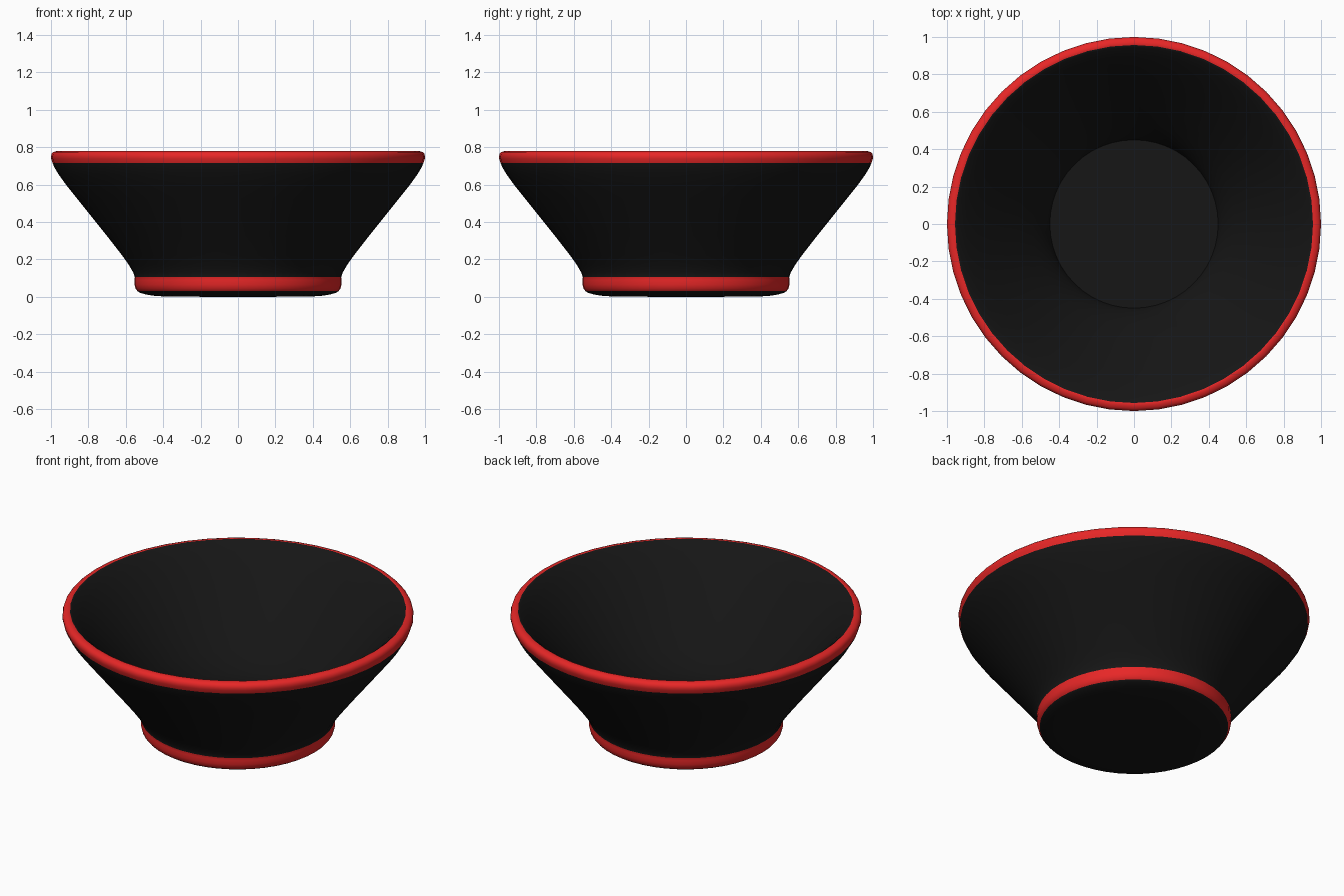
import bpy, bmesh, math

if "Cube" in bpy.data.objects:
    bpy.data.objects.remove(bpy.data.objects["Cube"])

SIDES = 48


def material(name, rgb):
    m = bpy.data.materials.new(name)
    m.diffuse_color = (*rgb, 1)
    m.use_nodes = True
    m.node_tree.nodes["Principled BSDF"].inputs["Base Color"].default_value = m.diffuse_color
    return m


black = material("black_glaze", (0.008, 0.008, 0.008))
red = material("red_glaze", (0.8, 0.02, 0.02))

# Bowl section (radius, height) in runs: 0 = black, 1 = red
runs = [
    # underside
    (0, [(0, 0), (0.38, 0.001), (0.45, 0.006), (0.49, 0.012), (0.525, 0.022), (0.537, 0.03)]),
    # foot band
    (1, [(0.548, 0.045), (0.553, 0.065), (0.553, 0.09), (0.552, 0.105)]),
    # outer wall
    (0, [(0.56, 0.13), (0.583, 0.17), (0.62, 0.222), (0.70, 0.325), (0.78, 0.425),
         (0.86, 0.525), (0.92, 0.60), (0.96, 0.656), (0.982, 0.693), (0.991, 0.715)]),
    # rim band, highest at its inner edge
    (1, [(0.999, 0.738), (1.0, 0.752), (0.996, 0.765), (0.987, 0.774), (0.972, 0.779),
         (0.957, 0.78)]),
    # inner wall and floor
    (0, [(0.945, 0.772), (0.90, 0.728), (0.84, 0.659), (0.78, 0.587), (0.70, 0.487),
         (0.62, 0.385), (0.54, 0.28), (0.50, 0.22), (0.47, 0.165), (0.456, 0.13),
         (0.45, 0.10), (0, 0.10)]),
]

# Spin the section into one closed bowl
bm = bmesh.new()
prev = None
for mat, pts in runs:
    for r, z in pts:
        if r == 0:
            ring = [bm.verts.new((0, 0, z))]
        else:
            ring = [bm.verts.new((r * math.cos(2 * math.pi * i / SIDES),
                                  r * math.sin(2 * math.pi * i / SIDES), z))
                    for i in range(SIDES)]
        if prev:
            for i in range(SIDES):
                j = (i + 1) % SIDES
                if len(prev) == 1:
                    loop = (prev[0], ring[j], ring[i])
                elif len(ring) == 1:
                    loop = (prev[i], prev[j], ring[0])
                else:
                    loop = (prev[i], prev[j], ring[j], ring[i])
                bm.faces.new(loop).material_index = mat
        prev = ring
bmesh.ops.recalc_face_normals(bm, faces=bm.faces)

mesh = bpy.data.meshes.new("bowl")
bm.to_mesh(mesh)
bm.free()
mesh.materials.append(black)
mesh.materials.append(red)
bowl = bpy.data.objects.new("bowl", mesh)
bpy.context.collection.objects.link(bowl)
bpy.context.view_layer.objects.active = bowl
bowl.select_set(True)
bpy.ops.object.shade_smooth_by_angle(angle=math.radians(40))
